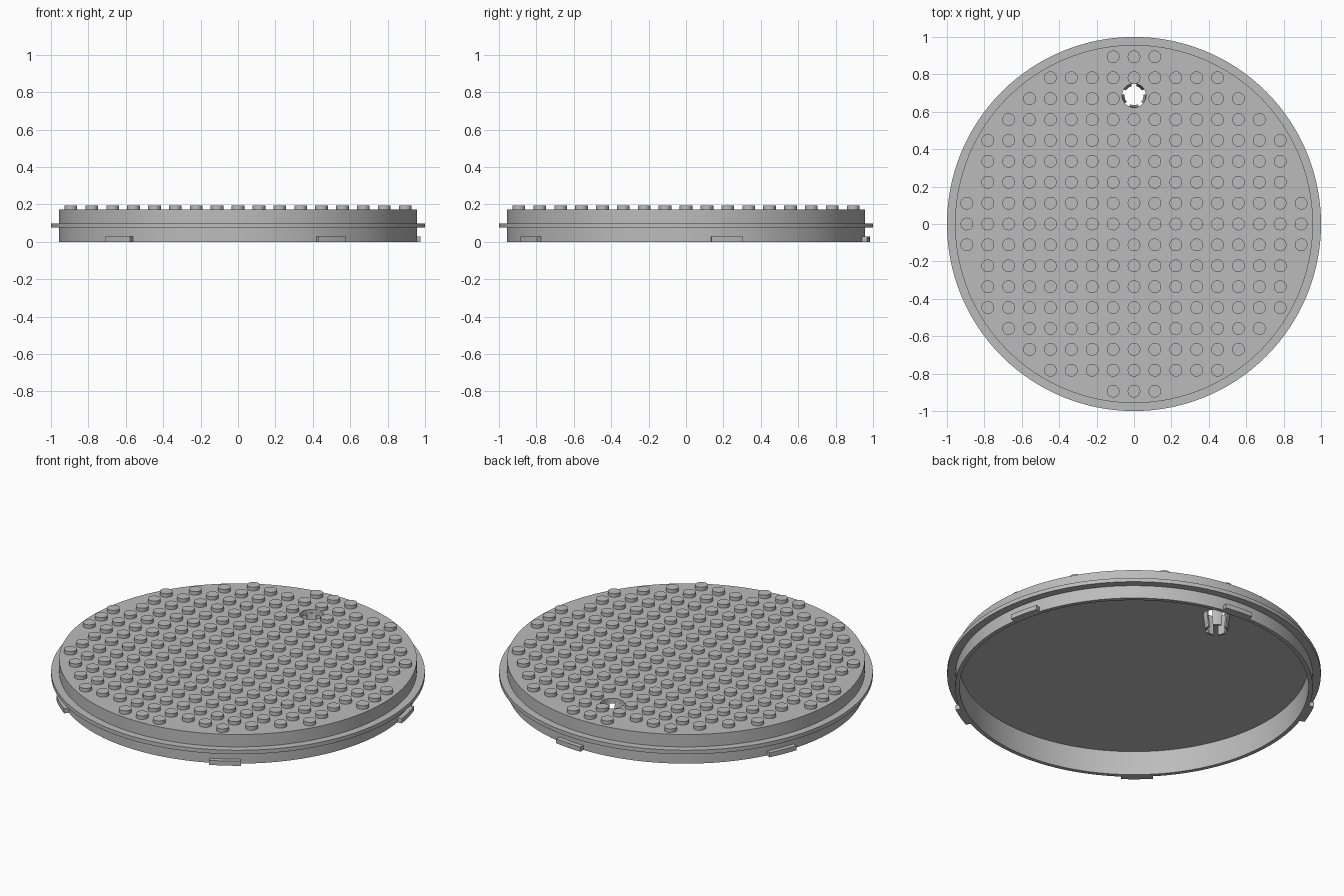
import bpy, bmesh
from math import sin, cos, radians, tau

old = bpy.data.objects.get("Cube")
if old:
    bpy.data.objects.remove(old, do_unlink=True)

GREY = (0.5, 0.5, 0.5, 1)
grey = bpy.data.materials.new("light grey plastic")
grey.use_nodes = True
grey.diffuse_color = GREY
grey.node_tree.nodes["Principled BSDF"].inputs["Base Color"].default_value = GREY


def finish(name, bm):
    """Turn a bmesh into a smooth-shaded grey object."""
    bmesh.ops.recalc_face_normals(bm, faces=bm.faces)
    mesh = bpy.data.meshes.new(name)
    bm.to_mesh(mesh)
    bm.free()
    mesh.materials.append(grey)
    obj = bpy.data.objects.new(name, mesh)
    bpy.context.collection.objects.link(obj)
    return obj


def smooth(obj):
    bpy.ops.object.select_all(action="DESELECT")
    obj.select_set(True)
    bpy.context.view_layer.objects.active = obj
    bpy.ops.object.shade_smooth_by_angle(angle=radians(30))


def sweep(bm, profile, start=0.0, arc=tau, steps=128, centre=(0, 0)):
    """Sweep a closed (radius, z) profile around a vertical axis."""
    full = arc == tau
    rings = []
    for i in range(steps if full else steps + 1):
        a = start + arc * i / steps
        rings.append([bm.verts.new((centre[0] + r * cos(a), centre[1] + r * sin(a), z))
                      for r, z in profile])
    count = len(profile)
    for i in range(steps):
        p, q = rings[i], rings[(i + 1) % len(rings)]
        for j in range(count):
            k = (j + 1) % count
            if profile[j][0] or profile[k][0]:
                bm.faces.new((p[j], p[k], q[k], q[j]))
    if not full:
        bm.faces.new(rings[0])
        bm.faces.new(rings[-1])
    bmesh.ops.remove_doubles(bm, verts=bm.verts, dist=1e-5)


WALL, INNER, TOP, CEILING = 0.957, 0.934, 0.172, 0.142
HOLE = (0, 0.687)

# Hollow lid with a thin flange around its side
bm = bmesh.new()
sweep(bm, [(0, TOP), (WALL, TOP), (WALL, 0.099), (1, 0.099), (1, 0.076),
           (WALL, 0.076), (WALL, 0), (INNER, 0), (INNER, CEILING), (0, CEILING)])
lid = finish("lid_body", bm)

# Round hole cut through the plate
bm = bmesh.new()
bmesh.ops.create_cone(bm, cap_ends=True, segments=32, radius1=0.064, radius2=0.064, depth=0.2)
bmesh.ops.translate(bm, verts=bm.verts, vec=(*HOLE, TOP))
cutter = finish("hole_cutter", bm)
cutter.hide_render = True
cut = lid.modifiers.new("hole", "BOOLEAN")
cut.operation = "DIFFERENCE"
cut.solver = "EXACT"
cut.object = cutter
bpy.context.view_layer.objects.active = lid
bpy.ops.object.modifier_apply(modifier=cut.name)
bpy.data.objects.remove(cutter, do_unlink=True)
smooth(lid)

# Grid of studs on the top, leaving out the one at the hole
PITCH, STUD = 0.1117, 0.034
bm = bmesh.new()
for i in range(-8, 9):
    for j in range(-8, 9):
        if i * i + j * j > 65 or (i, j) == (0, 6):
            continue
        stud = bmesh.ops.create_cone(bm, cap_ends=True, segments=24,
                                     radius1=STUD, radius2=STUD, depth=0.026)
        bmesh.ops.translate(bm, verts=stud["verts"], vec=(i * PITCH, j * PITCH, 0.18))
smooth(finish("top_studs", bm))

# Five snap tabs around the bottom rim
bm = bmesh.new()
for n in range(5):
    sweep(bm, [(0.95, 0), (0.984, 0), (0.984, 0.027), (0.95, 0.027)],
          radians(13 + 72 * n - 5), radians(10), 8)
smooth(finish("rim_tabs", bm))

# Five leaning clip fingers hanging below the hole
bm = bmesh.new()
for n in range(5):
    sweep(bm, [(0.063, 0.15), (0.073, 0.15), (0.061, 0.05), (0.051, 0.05)],
          radians(270 + 72 * n - 23), radians(46), 6, HOLE)
smooth(finish("clip_fingers", bm))
